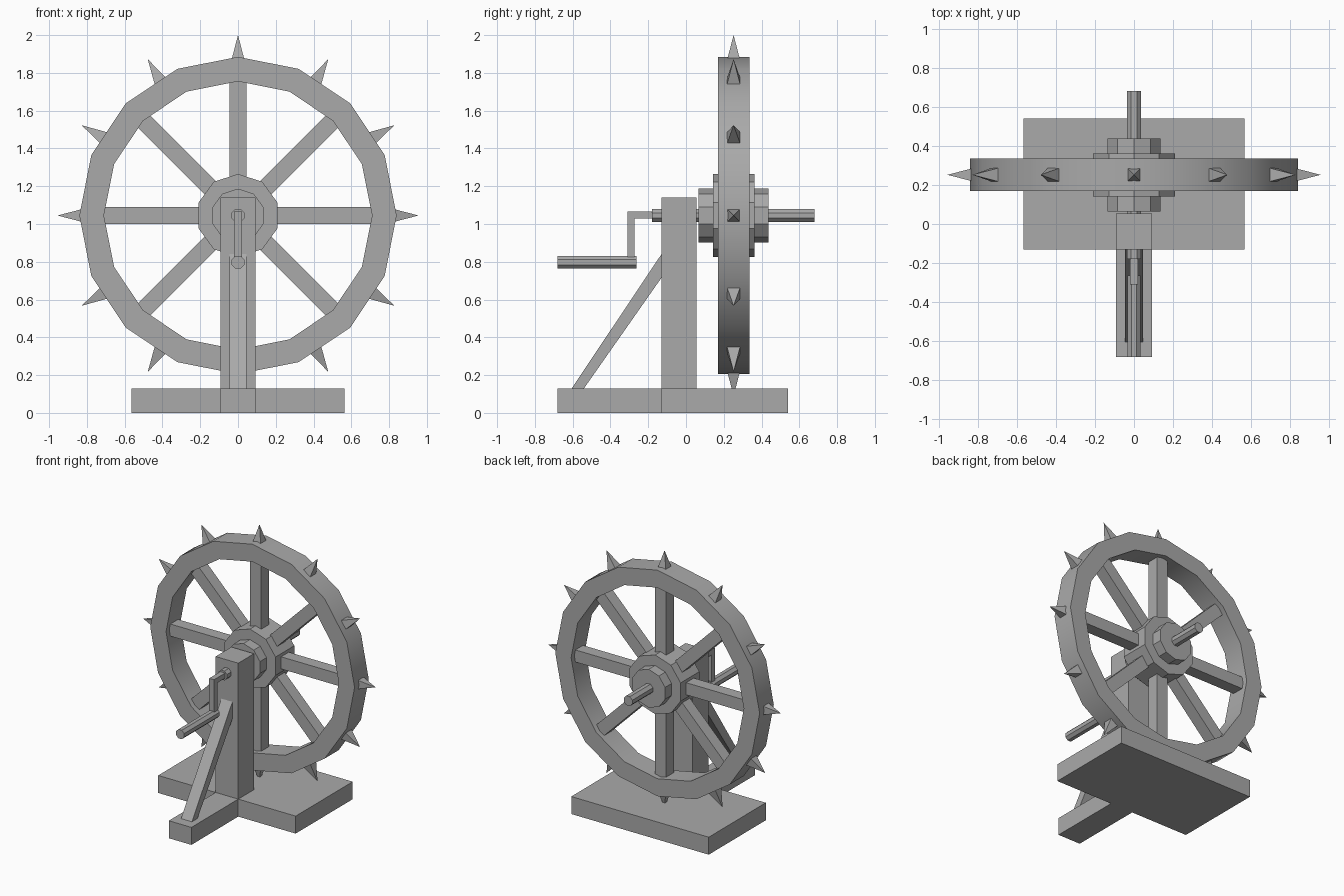
import bpy, bmesh, math
from mathutils import Matrix, Vector

cube = bpy.data.objects.get("Cube")
if cube:
    bpy.data.objects.remove(cube, do_unlink=True)

grey = bpy.data.materials.new("plain grey")
grey.use_nodes = True
grey.diffuse_color = (0.4, 0.4, 0.4, 1)
grey.node_tree.nodes["Principled BSDF"].inputs["Base Color"].default_value = grey.diffuse_color

CENTRE = Vector((0, 0.252, 1.045))  # wheel centre


def finish(name, bm):
    bmesh.ops.recalc_face_normals(bm, faces=bm.faces)
    mesh = bpy.data.meshes.new(name)
    bm.to_mesh(mesh)
    bm.free()
    mesh.materials.append(grey)
    obj = bpy.data.objects.new(name, mesh)
    bpy.context.collection.objects.link(obj)
    return obj


def add_box(bm, lo, hi, turn=Matrix()):
    lo, hi = Vector(lo), Vector(hi)
    m = turn @ Matrix.Translation((lo + hi) / 2) @ Matrix.Diagonal((*(hi - lo), 1))
    bmesh.ops.create_cube(bm, size=1, matrix=m)


def box(name, lo, hi):
    bm = bmesh.new()
    add_box(bm, lo, hi)
    return finish(name, bm)


def rod(name, y0, y1, z, radius, sides, twist=0.0):
    """Prism lying along y."""
    bm = bmesh.new()
    m = (Matrix.Translation((0, (y0 + y1) / 2, z)) @ Matrix.Rotation(math.pi / 2, 4, 'X')
         @ Matrix.Rotation(twist, 4, 'Z'))
    bmesh.ops.create_cone(bm, cap_ends=True, segments=sides, radius1=radius,
                          radius2=radius, depth=y1 - y0, matrix=m)
    return finish(name, bm)


def around(count):
    """Matrices placing a part, modelled pointing up, around the wheel."""
    for i in range(count):
        yield Matrix.Translation(CENTRE) @ Matrix.Rotation(math.tau * i / count, 4, 'Y')


# Base and stand
box("base_plate", (-0.565, -0.13, 0), (0.565, 0.54, 0.13))
box("base_beam", (-0.093, -0.68, 0), (0.093, -0.13, 0.13))
box("post", (-0.093, -0.13, 0.13), (0.093, 0.055, 1.14))

# Slanted brace from the beam to the post
bm = bmesh.new()
side = bm.faces.new([bm.verts.new((-0.045, y, z)) for y, z in
                     ((-0.605, 0.13), (-0.54, 0.13), (-0.13, 0.715), (-0.13, 0.84))])
new = bmesh.ops.extrude_face_region(bm, geom=[side])["geom"]
bmesh.ops.translate(bm, vec=(0.09, 0, 0), verts=[v for v in new if isinstance(v, bmesh.types.BMVert)])
finish("brace", bm)

# Axle, hub and crank
rod("axle", -0.18, 0.68, CENTRE.z, 0.038, 8, math.pi / 8)
rod("hub_core", 0.065, 0.438, CENTRE.z, 0.142, 10)
rod("hub_collar", 0.142, 0.362, CENTRE.z, 0.22, 10)
box("crank_stub", (-0.02, -0.31, 1.028), (0.02, -0.18, 1.066))
box("crank_arm", (-0.02, -0.31, 0.82), (0.02, -0.272, 1.03))
rod("crank_handle", -0.68, -0.263, 0.797, 0.036, 8, math.pi / 8)

# Rim: a rectangular section spun round the axle
bm = bmesh.new()
rings = []
for turn in around(16):
    rings.append([bm.verts.new(turn @ Vector((0, y, r))) for r, y in
                  ((0.71, -0.083), (0.84, -0.083), (0.84, 0.083), (0.71, 0.083))])
for a, b in zip(rings, rings[1:] + rings[:1]):
    for j in range(4):
        k = (j + 1) % 4
        bm.faces.new((a[j], a[k], b[k], b[j]))
rim = finish("wheel_rim", bm)
bpy.context.view_layer.objects.active = rim
rim.select_set(True)
bpy.ops.object.shade_smooth_by_angle(angle=math.radians(30))
rim.select_set(False)

# Spokes
bm = bmesh.new()
for turn in around(8):
    add_box(bm, (-0.045, -0.045, 0.15), (0.045, 0.045, 0.72), turn)
finish("spokes", bm)

# Four-sided spikes on the rim
bm = bmesh.new()
for turn in around(12):
    m = turn @ Matrix.Translation((0, 0, 0.878)) @ Matrix.Rotation(math.pi / 4, 4, 'Z')
    bmesh.ops.create_cone(bm, cap_ends=True, segments=4, radius1=0.057,
                          radius2=0, depth=0.155, matrix=m)
finish("spikes", bm)
